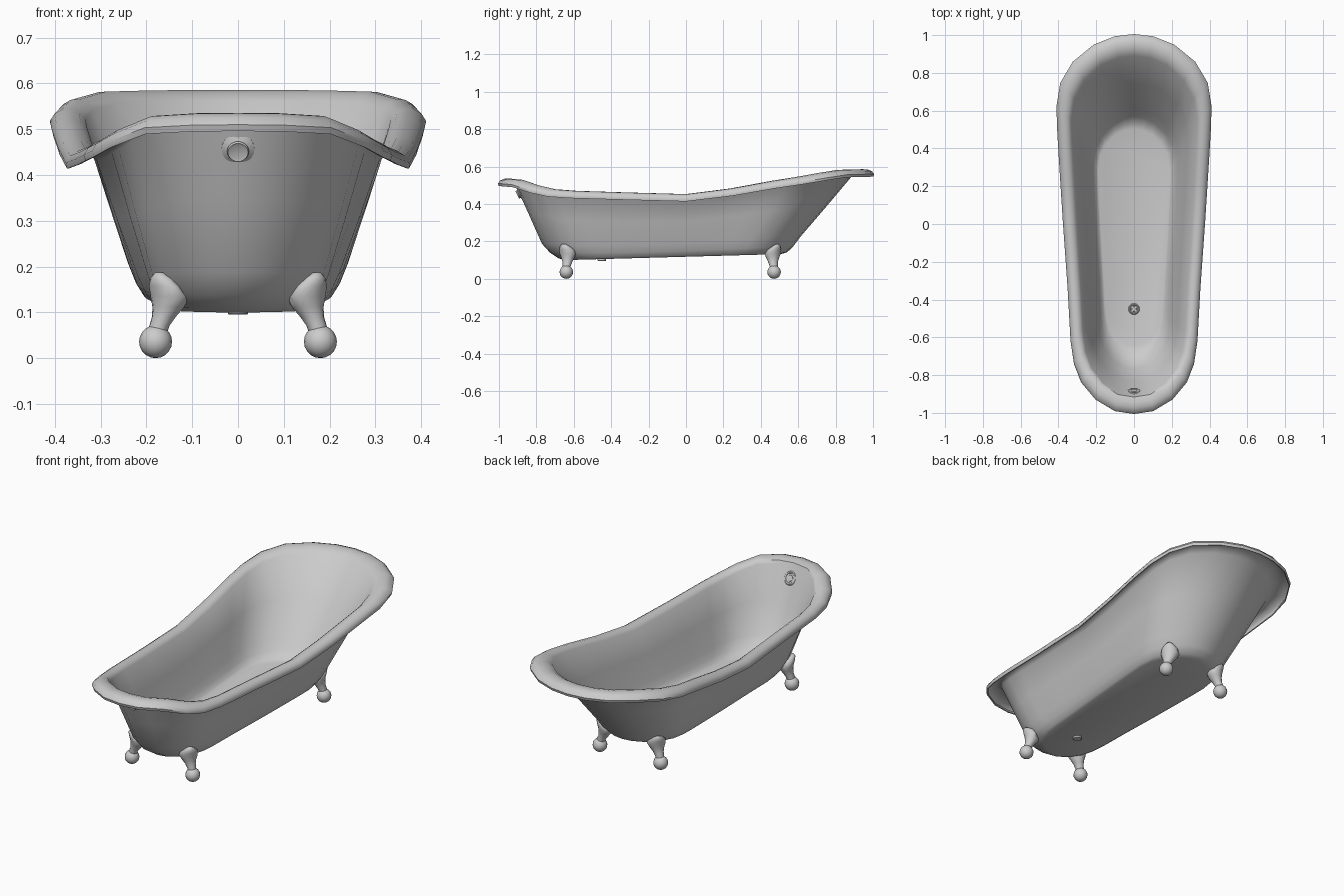
import bpy, bmesh, math
from mathutils import Vector, Matrix

if "Cube" in bpy.data.objects:
    bpy.data.objects.remove(bpy.data.objects["Cube"])

mat = bpy.data.materials.new("grey enamel")
mat.diffuse_color = (0.6, 0.6, 0.6, 1)
mat.use_nodes = True
mat.node_tree.nodes["Principled BSDF"].inputs["Base Color"].default_value = mat.diffuse_color


def finish(name, bm, angle=50):
    me = bpy.data.meshes.new(name)
    bm.to_mesh(me)
    bm.free()
    me.materials.append(mat)
    ob = bpy.data.objects.new(name, me)
    bpy.context.collection.objects.link(ob)
    bpy.ops.object.select_all(action='DESELECT')
    ob.select_set(True)
    bpy.context.view_layer.objects.active = ob
    bpy.ops.object.shade_smooth_by_angle(angle=math.radians(angle))
    return ob


def loft(bm, rings, bottom=True, top=True):
    vs = [[bm.verts.new(p) for p in r] for r in rings]
    n = len(vs[0])
    for a, b in zip(vs, vs[1:]):
        for i in range(n):
            j = (i + 1) % n
            bm.faces.new((a[i], a[j], b[j], b[i]))
    if bottom:
        bm.faces.new(vs[0][::-1])
    if top:
        bm.faces.new(vs[-1])


def apply_mod(ob, mod):
    bpy.context.view_layer.objects.active = ob
    bpy.ops.object.modifier_apply(modifier=mod.name)


# half outline of the rim seen from above, front to back
half = [(0, -1), (.1, -.985), (.2, -.925), (.275, -.835), (.312, -.74), (.33, -.62),
        (.345, -.35), (.37, 0), (.386, .25), (.4, .48), (.405, .62), (.385, .745),
        (.32, .855), (.21, .945), (.1, .988), (0, 1)]
outline = half + [(-x, y) for x, y in half[-2:0:-1]]

# rim height along the length
heights = [(-1, .535), (-.93, .53), (-.84, .5), (-.74, .478), (-.6, .468), (-.3, .46),
           (0, .452), (.25, .482), (.48, .522), (.62, .543), (.75, .565), (.86, .582), (1, .585)]


def rim_z(y):
    for (a, za), (b, zb) in zip(heights, heights[1:]):
        if y <= b:
            return za + (zb - za) * (y - a) / (b - a)
    return heights[-1][1]


def floor_z(y):
    return .1 + .016 * (y + 1)


def ring(sx, sy, oy, f, drop=0):
    return [(x * sx, y * sy + oy, floor_z(y) + (rim_z(y) - floor_z(y)) * f - drop)
            for x, y in outline]


# tub: floor, curved-in foot of the wall, sloping wall, rolled rim
wall = [ring(.47, .575, -.07, 0), ring(.505, .61, -.07, .02), ring(.55, .65, -.077, .09),
        ring(.595, .69, -.08, .2), ring(.715, .795, -.045, .56), ring(.835, .905, -.01, .94)]
rim = [ring(.865, .92, 0, 1, .012), ring(.9, .945, 0, 1, .005), ring(.945, .97, 0, 1, .006),
       ring(.98, .99, 0, 1, .014), ring(1, 1, 0, 1, .026), ring(.993, .996, 0, 1, .037)]
bm = bmesh.new()
loft(bm, wall + rim, top=False)
tub = finish("tub", bm)
mod = tub.modifiers.new("thickness", 'SOLIDIFY')
mod.thickness = .006
mod.offset = -1
apply_mod(tub, mod)
bpy.ops.object.shade_smooth_by_angle(angle=math.radians(50))

# solid wall volume, used to trim the feet so they stay outside
bm = bmesh.new()
loft(bm, wall)
bmesh.ops.triangulate(bm, faces=[f for f in bm.faces if len(f.verts) > 4])
cutter = finish("foot_trim_helper", bm)
cutter.hide_render = True

# feet: curved leg sections (out, along, z, depth radius, width radius) and a ball
sections = [(.178, .008, .04, .018, .018), (.172, .006, .07, .022, .022),
            (.162, .002, .09, .026, .026), (.152, 0, .112, .034, .036),
            (.148, 0, .135, .04, .047), (.155, .006, .157, .036, .043),
            (.166, .016, .175, .024, .026), (.172, .022, .187, .008, .01)]
for end, sy, y0 in (("front", -1, -.632), ("back", 1, .463)):
    for side, sx in (("left", -1), ("right", 1)):
        bm = bmesh.new()
        u = Vector((sx * .75, sy * .66, 0)).normalized()
        v = Vector((-u.y, u.x, 0))
        rings = []
        for d, e, z, rd, rw in sections:
            c = Vector((sx * d, y0 + sy * e, z))
            rings.append([c + u * rd * math.cos(t) + v * rw * math.sin(t)
                          for t in (k * math.tau / 16 for k in range(16))])
        loft(bm, rings)
        foot = finish(f"{end}_{side}_foot", bm, 60)
        mod = foot.modifiers.new("trim", 'BOOLEAN')
        mod.operation = 'DIFFERENCE'
        mod.solver = 'EXACT'
        mod.object = cutter
        apply_mod(foot, mod)
        bm = bmesh.new()
        bmesh.ops.create_uvsphere(bm, u_segments=16, v_segments=10, radius=.036,
                                  matrix=Matrix.Translation((sx * .18, y0 + sy * .008, .036)))
        finish(f"{end}_{side}_foot_ball", bm, 60)
bpy.data.objects.remove(cutter)


# drain fittings: lathed profile of (radius, height) turned round an axis
def fitting(name, profile, loc, tilt):
    bm = bmesh.new()
    m = Matrix.Translation(loc) @ Matrix.Rotation(tilt, 4, 'X')
    loft(bm, [[m @ Vector((r * math.cos(k * math.tau / 20), r * math.sin(k * math.tau / 20), h))
               for k in range(20)] for r, h in profile])
    return finish(name, bm, 35)


inside = [(.03, 0), (.03, .004), (.026, .008), (.021, .007), (.019, .003), (.013, .003),
          (.012, .006)]
fitting("floor_drain", [(.02, -.02), (.022, -.018), (.022, -.006)] + inside,
        (0, -.45, .115), 0)
fitting("overflow_drain", [(.016, -.012), (.022, -.014), (.024, -.008), (.022, -.004)]
        + [(r * 1.2, h + .003) for r, h in inside],
        (0, -.89, .455), math.radians(-65))
